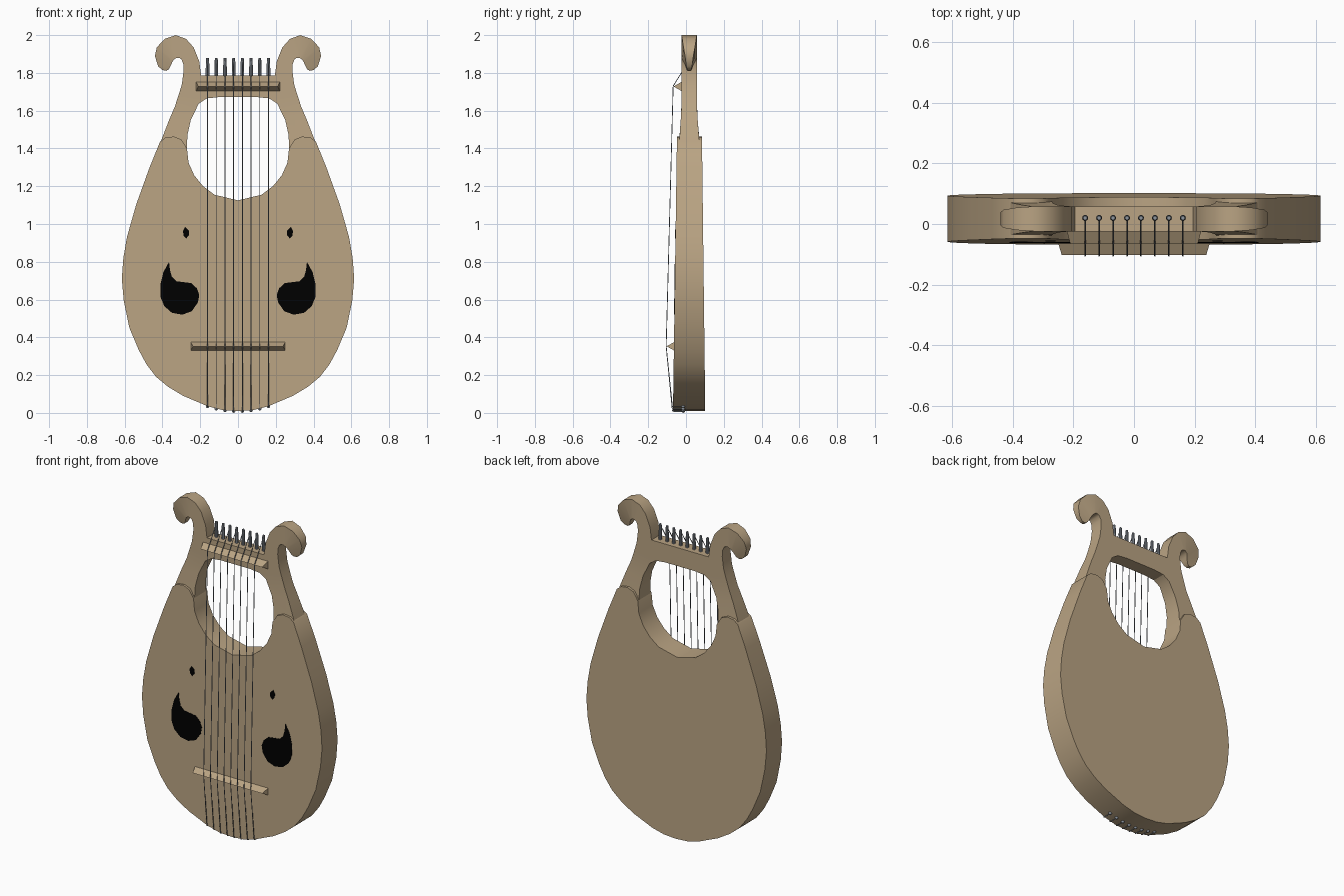
import bpy, bmesh, math

if "Cube" in bpy.data.objects:
    bpy.data.objects.remove(bpy.data.objects["Cube"])


def material(name, rgb):
    m = bpy.data.materials.new(name)
    m.diffuse_color = (*rgb, 1)
    m.use_nodes = True
    m.node_tree.nodes["Principled BSDF"].inputs["Base Color"].default_value = m.diffuse_color
    return m


WOOD = material("tan wood", (0.490, 0.370, 0.228))
BLACK = material("black hole", (0.0, 0.0, 0.0))
STEEL = material("grey steel", (0.27, 0.30, 0.34))


def loft(name, rings, mat, angle=35):
    """Skin a row of equal-length rings and cap both ends."""
    bm = bmesh.new()
    vs = [[bm.verts.new(p) for p in r] for r in rings]
    n = len(rings[0])
    for a, b in zip(vs, vs[1:]):
        for i in range(n):
            j = (i + 1) % n
            bm.faces.new((a[i], a[j], b[j], b[i]))
    bm.faces.new(vs[0])
    bm.faces.new(vs[-1])
    bmesh.ops.recalc_face_normals(bm, faces=bm.faces)
    me = bpy.data.meshes.new(name)
    bm.to_mesh(me)
    bm.free()
    me.materials.append(mat)
    ob = bpy.data.objects.new(name, me)
    bpy.context.collection.objects.link(ob)
    bpy.ops.object.select_all(action='DESELECT')
    ob.select_set(True)
    bpy.context.view_layer.objects.active = ob
    bpy.ops.object.shade_smooth_by_angle(angle=math.radians(angle))
    return ob


def front_y(z):
    return -0.069 + 0.0145 * z


def back_y(z):
    return 0.102 - 0.012 * z


# body: thick shell, slightly thinner towards the shoulders
half = [(0.08, 0.015), (0.16, 0.035), (0.29, 0.09), (0.37, 0.138), (0.435, 0.192),
        (0.485, 0.258), (0.525, 0.332), (0.575, 0.45), (0.605, 0.595), (0.615, 0.71),
        (0.607, 0.82), (0.588, 0.93), (0.54, 1.10), (0.468, 1.30), (0.413, 1.435),
        (0.385, 1.457), (0.34, 1.463), (0.30, 1.447), (0.27, 1.40), (0.262, 1.325),
        (0.232, 1.258), (0.185, 1.20), (0.125, 1.155)]
outline = [(0, 0.01)] + half + [(0, 1.125)] + [(-x, z) for x, z in reversed(half)]
loft("body", [[(x, front_y(z), z) for x, z in outline],
              [(x, back_y(z), z) for x, z in outline]], WOOD, 45)

# arms with curled scrolls: (outer x, z, inner x, z, front y, back y)
F, B = -0.024, 0.058
sections = [
    (0.42, 1.40, 0.27, 1.40, -0.038, 0.074), (0.40, 1.46, 0.268, 1.47, -0.034, 0.069),
    (0.365, 1.55, 0.25, 1.55, -0.028, 0.062), (0.335, 1.62, 0.208, 1.637, F, B),
    (0.312, 1.69, 0.165, 1.665, F, B), (0.297, 1.74, 0.185, 1.74, F, B),
    (0.288, 1.81, 0.195, 1.785, F, B), (0.29, 1.85, 0.205, 1.86, F, B),
    (0.30, 1.872, 0.235, 1.935, F, B), (0.312, 1.88, 0.275, 1.98, F, B),
    (0.326, 1.88, 0.33, 2.0, F, B), (0.34, 1.87, 0.388, 1.98, -0.020, 0.054),
    (0.348, 1.857, 0.43, 1.935, -0.013, 0.047), (0.355, 1.84, 0.44, 1.89, -0.005, 0.039),
    (0.365, 1.82, 0.423, 1.835, 0.002, 0.032), (0.38, 1.811, 0.40, 1.815, 0.007, 0.027)]
for s, side in ((1, "right"), (-1, "left")):
    loft(side + "_arm", [[(s * ox, f, oz), (s * ix, f, iz), (s * ix, b, iz), (s * ox, b, oz)]
                         for ox, oz, ix, iz, f, b in sections], WOOD, 45)

# crossbar between the arms
bar = [(0.10, 1.672), (0.165, 1.665), (0.185, 1.74), (0.195, 1.785)]
bar += [(-x, z) for x, z in reversed(bar)]
loft("crossbar", [[(x, y, z) for x, z in bar] for y in (F, B)], WOOD)


# wedge-shaped bridge and nut that carry the strings
def wedge(name, w, z0, z1, base, tip):
    zm = (z0 + z1) / 2
    loft(name, [[(s * w, base, z0), (s * (w - 0.012), tip, zm), (s * w, base, z1)]
                for s in (-1, 1)], WOOD, 20)


wedge("bridge", 0.25, 0.33, 0.375, -0.062, -0.103)
wedge("nut", 0.222, 1.703, 1.753, -0.022, -0.066)

# sound holes as thin black plates lying on the front
comma = [(0.365, 0.80), (0.395, 0.745), (0.411, 0.68), (0.409, 0.61), (0.39, 0.565),
         (0.35, 0.53), (0.295, 0.52), (0.245, 0.538), (0.212, 0.585), (0.205, 0.625),
         (0.218, 0.66), (0.248, 0.687), (0.285, 0.692), (0.325, 0.697), (0.35, 0.72),
         (0.36, 0.755)]
drop = [(0.28, 0.984), (0.291, 0.962), (0.288, 0.938), (0.274, 0.924), (0.260, 0.94),
        (0.258, 0.963), (0.268, 0.974)]
for s, side in ((1, "right"), (-1, "left")):
    for part, pts in (("large", comma), ("small", drop)):
        loft(f"{side}_{part}_sound_hole",
             [[(s * x, front_y(z) + d, z) for x, z in pts] for d in (-0.002, 0.002)], BLACK)


# tuning pegs, strings and bottom pins
def ring(x, y, z, r, n=10):
    return [(x + r * math.cos(2 * math.pi * i / n), y + r * math.sin(2 * math.pi * i / n), z)
            for i in range(n)]


curve = bpy.data.curves.new("strings", 'CURVE')
curve.dimensions = '3D'
curve.bevel_depth = 0.0024
curve.bevel_resolution = 1
curve.materials.append(STEEL)
for k in range(8):
    x = -0.161 + k * 0.046
    zb = 0.01 + 0.025 * (x / 0.16) ** 2
    loft(f"peg_{k + 1}", [ring(x, 0.02, z, r) for z, r in
                          ((1.77, 0.010), (1.82, 0.010), (1.87, 0.008), (1.88, 0.007))], STEEL)
    path = [(x, 0.014, 1.862), (x, -0.068, 1.730), (x, -0.105, 0.353),
            (x, -0.072, zb), (x, -0.066, zb - 0.003), (x, -0.015, zb - 0.003)]
    sp = curve.splines.new('POLY')
    sp.points.add(len(path) - 1)
    for p, co in zip(sp.points, path):
        p.co = (*co, 1)
    bpy.ops.mesh.primitive_uv_sphere_add(segments=10, ring_count=6, radius=0.01,
                                         location=(x, -0.015, zb))
    pin = bpy.context.object
    pin.name = f"bottom_pin_{k + 1}"
    pin.data.materials.append(STEEL)
    bpy.ops.object.shade_smooth()

strings = bpy.data.objects.new("strings", curve)
bpy.context.collection.objects.link(strings)
bpy.ops.object.select_all(action='DESELECT')
strings.select_set(True)
bpy.context.view_layer.objects.active = strings
bpy.ops.object.convert(target='MESH')
